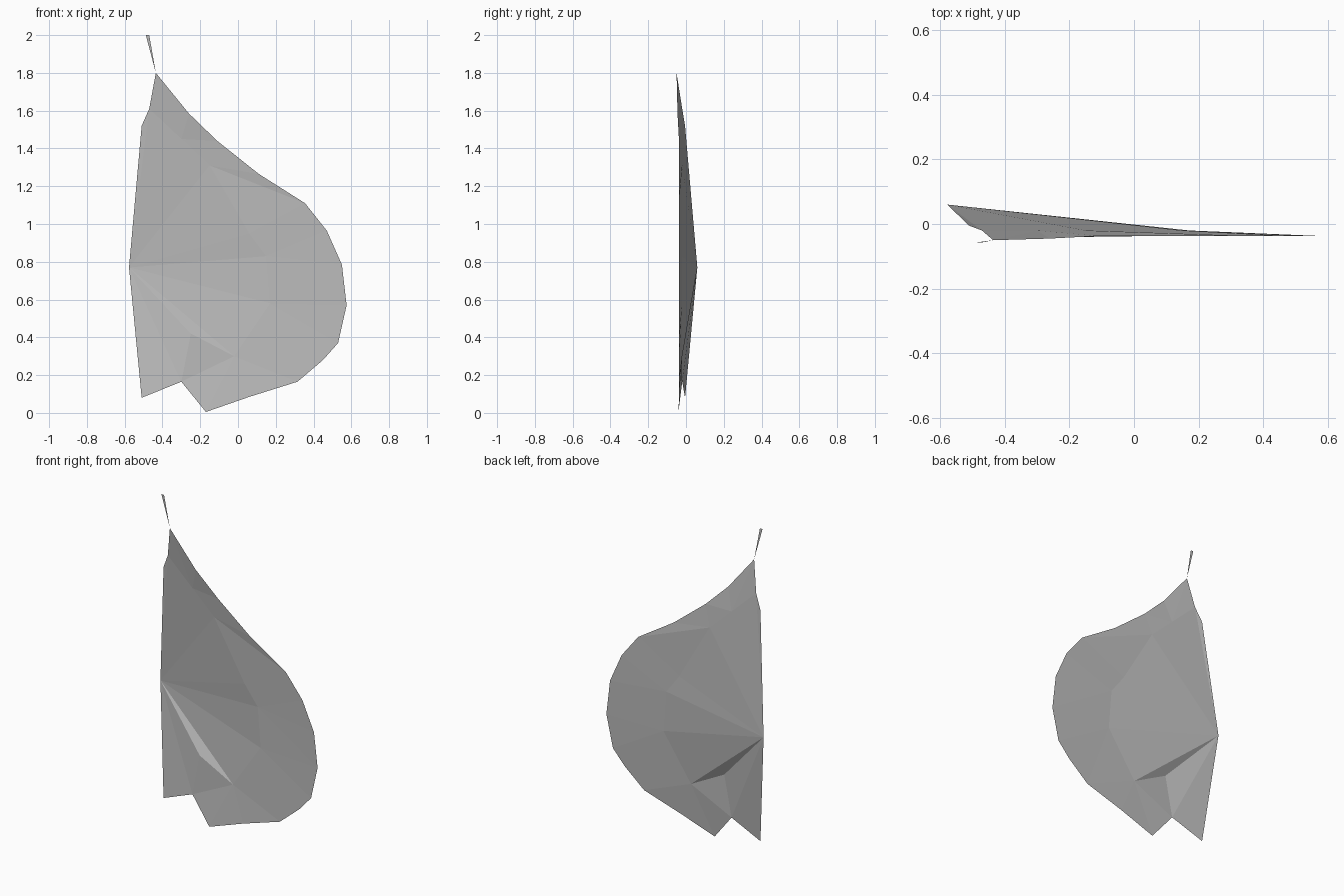
import bpy
import bmesh

cube = bpy.data.objects.get("Cube")
if cube:
    bpy.data.objects.remove(cube, do_unlink=True)


def make_material(name, colour):
    material = bpy.data.materials.new(name)
    material.use_nodes = True
    material.diffuse_color = colour
    shader = material.node_tree.nodes["Principled BSDF"]
    shader.inputs["Base Color"].default_value = colour
    return material


def finish(name, bm, material):
    mesh = bpy.data.meshes.new(name)
    bm.to_mesh(mesh)
    bm.free()
    mesh.materials.append(material)
    sheet = bpy.data.objects.new(name, mesh)
    bpy.context.collection.objects.link(sheet)
    return sheet


grey = make_material("plain grey", (0.5, 0.5, 0.5, 1))

# Depth of the flat outer border and of the inner fold
BORDER, FOLD = -0.037, -0.02
hub_point = (-0.577, 0.06, 0.77)

# Outer border, clockwise from the upper end of the straight side,
# each with the index of the fold point it hangs from
border_points = [
    (-0.51, -0.005, 1.52, 0), (-0.47, FOLD, 1.61, 0),
    (-0.435, -0.05, 1.8, 0), (-0.26, -0.045, 1.585, 0),
    (-0.11, BORDER, 1.44, 1), (0.11, BORDER, 1.265, 1),
    (0.355, BORDER, 1.11, 2), (0.47, BORDER, 0.965, 3),
    (0.55, BORDER, 0.785, 3), (0.575, BORDER, 0.57, 4),
    (0.53, BORDER, 0.37, 4), (0.45, BORDER, 0.28, 4),
    (0.315, BORDER, 0.165, 5), (0.06, BORDER, 0.085, 5),
    (-0.17, -0.04, 0.005, 5), (-0.3, FOLD, 0.165, 6),
    (-0.51, -0.005, 0.08, 6),
]
fold_points = [(-0.3, 1.45), (-0.15, 1.31), (0.06, 0.95), (0.15, 0.83),
               (0.17, 0.58), (-0.02, 0.3), (-0.25, 0.42)]

# Sheet: a fan from the hub to the fold, then a strip out to the border
bm = bmesh.new()
hub = bm.verts.new(hub_point)
border = [bm.verts.new(point[:3]) for point in border_points]
fold = [bm.verts.new((x, FOLD, z)) for x, z in fold_points]

fan = border[:2] + fold + border[-2:]
for first, second in zip(fan, fan[1:]):
    bm.faces.new((hub, first, second))

for i in range(1, len(border) - 2):
    here, there = border_points[i][3], border_points[i + 1][3]
    bm.faces.new((fold[here], border[i], border[i + 1]))
    if here != there:
        bm.faces.new((fold[here], border[i + 1], fold[there]))

bmesh.ops.recalc_face_normals(bm, faces=bm.faces)
bm.normal_update()
if sum(face.normal.y * face.calc_area() for face in bm.faces) > 0:
    bmesh.ops.reverse_faces(bm, faces=bm.faces)
finish("curved_sheet", bm, grey)

# Thin tip: a narrow sliver above the top corner
bm = bmesh.new()
sliver = [(-0.435, -0.05, 1.8), (-0.47, -0.057, 2), (-0.488, -0.057, 2)]
bm.faces.new([bm.verts.new(point) for point in reversed(sliver)])
bm.normal_update()
if next(iter(bm.faces)).normal.y > 0:
    bmesh.ops.reverse_faces(bm, faces=bm.faces)
finish("top_sliver", bm, grey)
